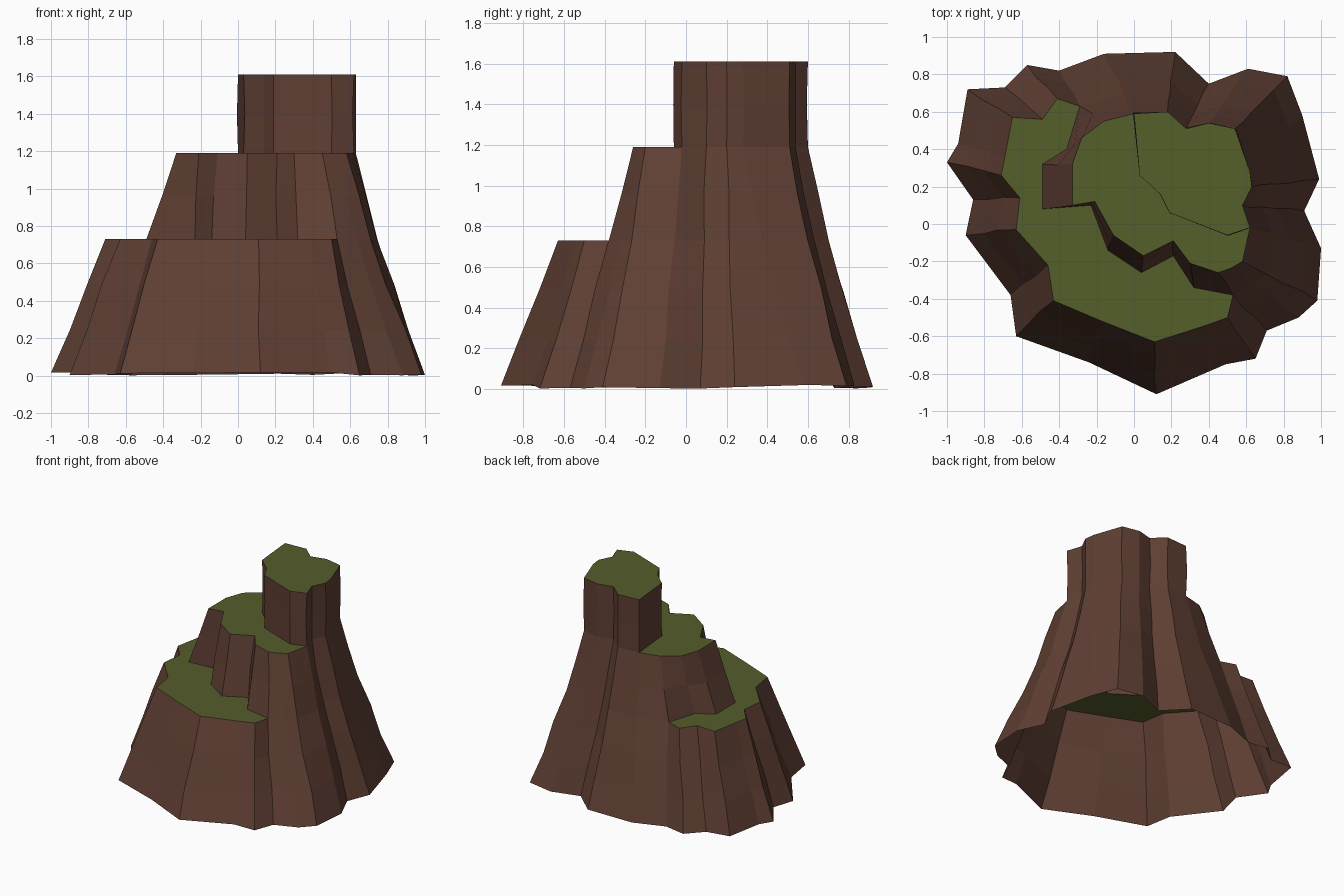
import bpy, bmesh, random
from mathutils import Vector

if "Cube" in bpy.data.objects:
    bpy.data.objects.remove(bpy.data.objects["Cube"])

random.seed(4)
Z_LOW, Z_MID, Z_TOP = 0.73, 1.19, 1.61


def material(name, color):
    m = bpy.data.materials.new(name)
    m.diffuse_color = (*color, 1)
    m.use_nodes = True
    m.node_tree.nodes["Principled BSDF"].inputs["Base Color"].default_value = m.diffuse_color
    return m


ROCK = material("brown_rock", (0.115, 0.05, 0.034))
GRASS = material("green_grass", (0.09, 0.112, 0.024))


def finish(name, bm, mat):
    me = bpy.data.meshes.new(name)
    bm.to_mesh(me)
    bm.free()
    me.materials.append(mat)
    bpy.context.collection.objects.link(bpy.data.objects.new(name, me))


def wall(name, low, high, z0, z1, rows, rough_foot=False):
    """Faceted rock wall lofted between two matching closed outlines."""
    bm = bmesh.new()
    rings = []
    for r in range(rows + 1):
        t = r / rows
        ring = []
        for a, b in zip(low, high):
            p = Vector((*a, z0)).lerp(Vector((*b, z1)), t)
            if 0 < r < rows:
                p += Vector([random.uniform(-0.008, 0.008) for _ in range(3)])
            elif r == 0 and rough_foot:
                p.z += random.uniform(0, 0.02)
            ring.append(bm.verts.new(p))
        rings.append(ring)
    n = len(low)
    for a, b in zip(rings, rings[1:]):
        for i in range(n):
            j = (i + 1) % n
            bm.faces.new((a[i], a[j], b[j], b[i]))
    finish(name, bm, ROCK)


def ledge(name, outline, z):
    """Flat grassy surface facing up."""
    bm = bmesh.new()
    f = bm.faces.new([bm.verts.new((x, y, z)) for x, y in outline])
    f.normal_update()
    if f.normal.z < 0:
        f.normal_flip()
    finish(name, bm, GRASS)


# High side of the cliff, front right round to back left: (foot, upper edge)
high_side = [
    ((0.71, -0.57), (0.45, -0.26)), ((0.88, -0.50), (0.52, -0.235)),
    ((0.98, -0.41), (0.58, -0.20)), ((1.00, -0.13), (0.62, -0.02)),
    ((0.91, 0.07), (0.58, 0.10)), ((0.99, 0.24), (0.63, 0.20)),
    ((0.90, 0.58), (0.62, 0.28)), ((0.82, 0.79), (0.54, 0.51)),
    ((0.61, 0.83), (0.40, 0.54)), ((0.40, 0.75), (0.28, 0.51)),
    ((0.22, 0.92), (0.18, 0.60)), ((-0.16, 0.91), (0.00, 0.59)),
    ((-0.40, 0.82), (-0.16, 0.55))]
# Low side, back left round to front: (foot, edge of the low ledge)
low_side = [
    ((-0.57, 0.85), (-0.41, 0.67)), ((-0.69, 0.73), (-0.49, 0.56)),
    ((-0.89, 0.72), (-0.65, 0.57)), ((-0.94, 0.43), (-0.69, 0.36)),
    ((-1.00, 0.33), (-0.71, 0.26)), ((-0.86, 0.13), (-0.61, 0.14)),
    ((-0.90, -0.06), (-0.63, -0.03)), ((-0.66, -0.38), (-0.46, -0.22)),
    ((-0.63, -0.60), (-0.43, -0.41)), ((-0.24, -0.74), (-0.17, -0.52)),
    ((0.12, -0.91), (0.11, -0.63)), ((0.49, -0.75), (0.39, -0.54)),
    ((0.65, -0.72), (0.50, -0.50))]
# Inner wall of the middle tier, back left round to front right: (foot, top)
mid_inner = [
    ((-0.36, 0.40), (-0.28, 0.46)), ((-0.49, 0.32), (-0.33, 0.32)),
    ((-0.49, 0.08), (-0.33, 0.10)), ((-0.23, 0.10), (-0.21, 0.12)),
    ((-0.14, -0.14), (-0.11, -0.06)), ((0.04, -0.26), (0.05, -0.17)),
    ((0.21, -0.17), (0.21, -0.09)), ((0.32, -0.34), (0.30, -0.21))]
# Inner wall of the pillar
pillar_inner = [(0.03, 0.26), (0.14, 0.16), (0.19, 0.06), (0.50, -0.06)]

high_foot = [a for a, b in high_side]
high_top = [b for a, b in high_side]
low_edge = [b for a, b in low_side]
waist = [tuple(Vector(a).lerp(Vector(b), 0.68)) for a, b in high_side]
waist[0], waist[-1] = (0.53, -0.38), (-0.29, 0.63)
inner_foot = [a for a, b in mid_inner]
inner_top = [b for a, b in mid_inner]
pillar = high_top[3:12] + pillar_inner

# Rock tiers, open underneath
wall("lower_cliff", high_foot + [a for a, b in low_side], waist + low_edge,
     0, Z_LOW, 3, rough_foot=True)
wall("middle_cliff", waist + inner_foot, high_top + inner_top, Z_LOW, Z_MID, 2)
wall("top_pillar", pillar, pillar, Z_MID, Z_TOP, 2)

# Grassy ledges
ledge("low_ledge", [waist[-1]] + low_edge + [waist[0]] + inner_foot[::-1], Z_LOW)
ledge("middle_ledge", [high_top[-1]] + inner_top + high_top[:4]
      + pillar_inner[::-1] + [high_top[11]], Z_MID)
ledge("pillar_top", pillar, Z_TOP)
